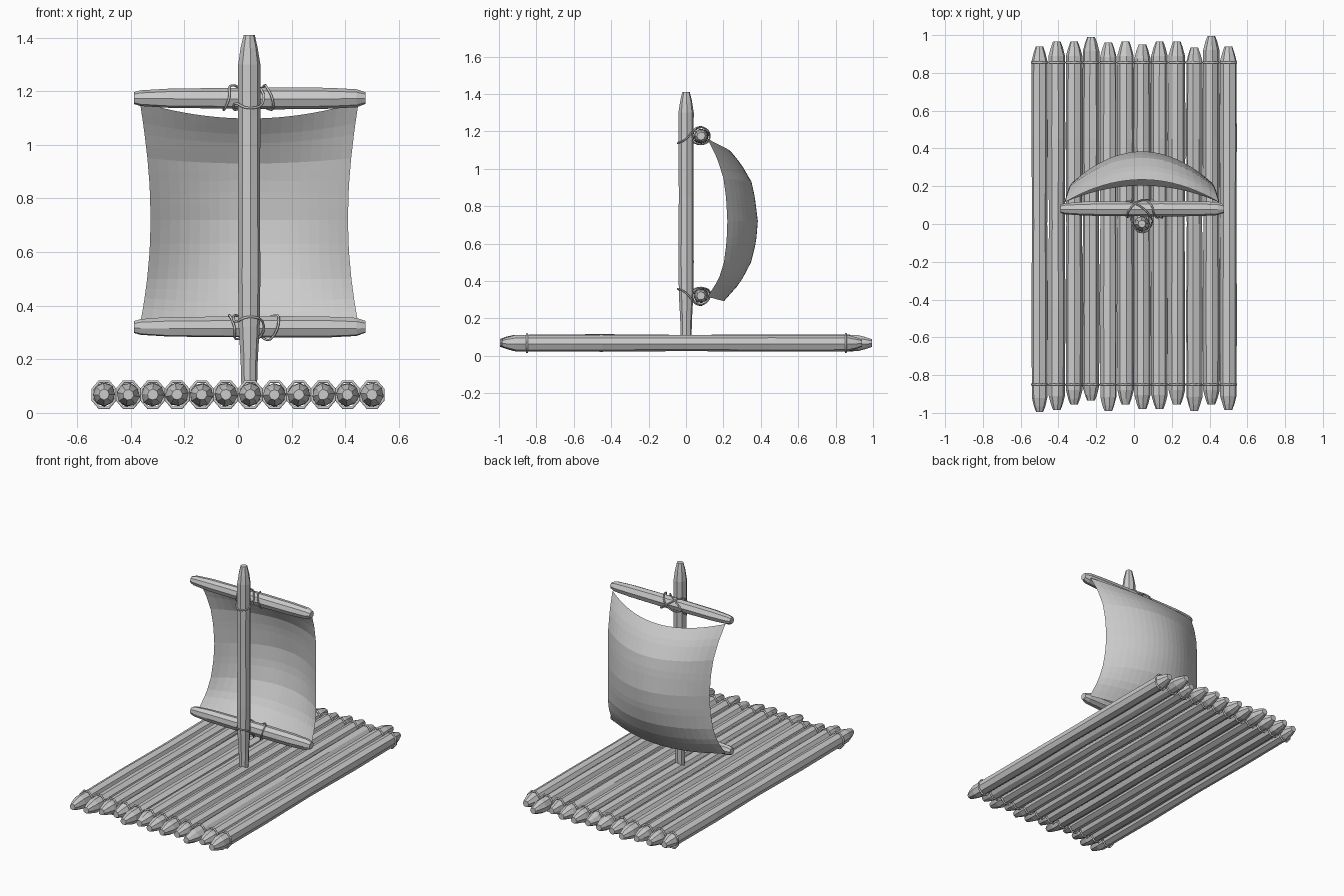
import bpy, bmesh, math, random
from mathutils import Vector

if "Cube" in bpy.data.objects:
    bpy.data.objects.remove(bpy.data.objects["Cube"])

random.seed(4)


def new_object(name, bm):
    bmesh.ops.recalc_face_normals(bm, faces=bm.faces)
    me = bpy.data.meshes.new(name)
    bm.to_mesh(me)
    bm.free()
    ob = bpy.data.objects.new(name, me)
    bpy.context.collection.objects.link(ob)
    return ob


def log(name, origin, axis, stations, sides=8, jitter=0.05):
    """Rough hewn pole: stations are (distance along axis, radius)."""
    axis = Vector(axis)
    u = axis.orthogonal().normalized()
    v = axis.cross(u)
    facet = [1 + random.uniform(-jitter, jitter) for _ in range(sides)]
    spin = random.uniform(0, 1)
    bm = bmesh.new()
    rings = []
    for d, r in stations:
        ring = []
        for i in range(sides):
            a = 2 * math.pi * i / sides + spin
            rr = r * facet[i] * (1 + random.uniform(-jitter, jitter) * 0.6)
            p = Vector(origin) + axis * d + (u * math.cos(a) + v * math.sin(a)) * rr
            ring.append(bm.verts.new(p))
        rings.append(ring)
    for a, b in zip(rings, rings[1:]):
        for i in range(sides):
            j = (i + 1) % sides
            bm.faces.new((a[i], a[j], b[j], b[i]))
    bm.faces.new(rings[0])
    bm.faces.new(rings[-1])
    return new_object(name, bm)


def rope(name, pts, radius, smooth=True):
    """Closed rope along points."""
    cu = bpy.data.curves.new(name, 'CURVE')
    cu.dimensions = '3D'
    cu.bevel_depth = radius
    cu.bevel_resolution = 1
    cu.resolution_u = 4
    if smooth:
        sp = cu.splines.new('BEZIER')
        sp.bezier_points.add(len(pts) - 1)
        for bp, p in zip(sp.bezier_points, pts):
            bp.co = p
            bp.handle_left_type = bp.handle_right_type = 'AUTO'
    else:
        sp = cu.splines.new('POLY')
        sp.points.add(len(pts) - 1)
        for sp_p, p in zip(sp.points, pts):
            sp_p.co = (*p, 1)
    sp.use_cyclic_u = True
    ob = bpy.data.objects.new(name, cu)
    bpy.context.collection.objects.link(ob)
    return ob


# Deck logs with their lashing rings
backs = [.94, .965, .965, .99, .96, .965, .95, .965, .965, .935, .995, .94]
fronts = [.995, .985, .955, .935, .99, .955, .98, .98, .955, .99, .955, .985]
for i, (b, f) in enumerate(zip(backs, fronts)):
    x = -0.5 + i / 11
    st = [(-f, .02), (-f + .03, .031), (-f + .075, .043), (-.45, .045), (0, .042),
          (.45, .045), (b - .075, .043), (b - .03, .031), (b, .02)]
    log(f"deck_log_{i + 1}", (x, 0, .068), (0, 1, 0), st)
    for y, side in ((-.85, "front"), (.855, "back")):
        ring = [(x + .045 * math.cos(a), y, .068 + .053 * math.sin(a))
                for a in [2 * math.pi * (k + .5) / 8 for k in range(8)]]
        rope(f"{side}_deck_rope_{i + 1}", ring, .006, False)

# Mast
MX = .042
log("mast", (MX, 0, 0), (0, 0, 1),
    [(.06, .028), (.2, .032), (.32, .039), (.5, .042), (.85, .04), (1.1, .041),
     (1.3, .041), (1.36, .032), (1.41, .02)], jitter=.03)

# Yards
for name, z in (("upper_yard", 1.175), ("lower_yard", .32)):
    log(name, (MX, .08, z), (1, 0, 0),
        [(-.43, .022), (-.405, .03), (-.3, .037), (-.1, .039), (.1, .041),
         (.3, .039), (.4, .034), (.434, .022)])

# Yard lashings: loop round the yard each side, crossing the mast front
for name, z, s, o in (("upper_lashing", 1.175, 1, 0), ("lower_lashing", .32, -1, .02)):
    rel = [(0, -.045, -.038), (.05, -.005, -.02), (.03, .06, .045), (-.02, .1, .04),
           (-.08, .12, .01), (-.095, .08, -.045), (-.075, .035, .0), (-.07, .07, .045),
           (0, .125, .01), (.07, .1, -.042), (.09, .04, -.025), (.065, .05, .04),
           (.05, .1, .04), (0, .127, -.01), (-.05, .08, -.045), (-.05, 0, -.02)]
    rope(name, [(MX + o * (abs(x) > .055) + x, y, z + s * dz) for x, y, dz in rel], .0045)


# Billowing sail, from side and centre profiles
def sample(profile, t):
    t *= len(profile) - 1
    i = min(int(t), len(profile) - 2)
    return Vector(profile[i]).lerp(Vector(profile[i + 1]), t - i)


# (half width, y, z) at the side edge, (y, z) down the centre
edge = [(.408, .115, 1.16), (.393, .165, 1.06), (.38, .2, .95), (.371, .215, .84),
        (.368, .221, .72), (.371, .217, .61), (.381, .203, .5), (.393, .175, .41),
        (.41, .115, .315)]
centre = [(.235, 1.098), (.295, 1.025), (.35, .93), (.368, .85), (.384, .72),
          (.375, .61), (.348, .5), (.29, .39), (.203, .292)]
NU, NV = 20, 20
bm = bmesh.new()
grid = []
for j in range(NV + 1):
    e, c = sample(edge, j / NV), sample(centre, j / NV)
    row = []
    for i in range(NU + 1):
        s = 2 * i / NU - 1
        k = 1 - s * s
        row.append(bm.verts.new((MX + e.x * s, e.y + (c.x - e.y) * k, e.z + (c.y - e.z) * k)))
    grid.append(row)
for j in range(NV):
    for i in range(NU):
        bm.faces.new((grid[j][i], grid[j][i + 1], grid[j + 1][i + 1], grid[j + 1][i]))
new_object("sail", bm)
